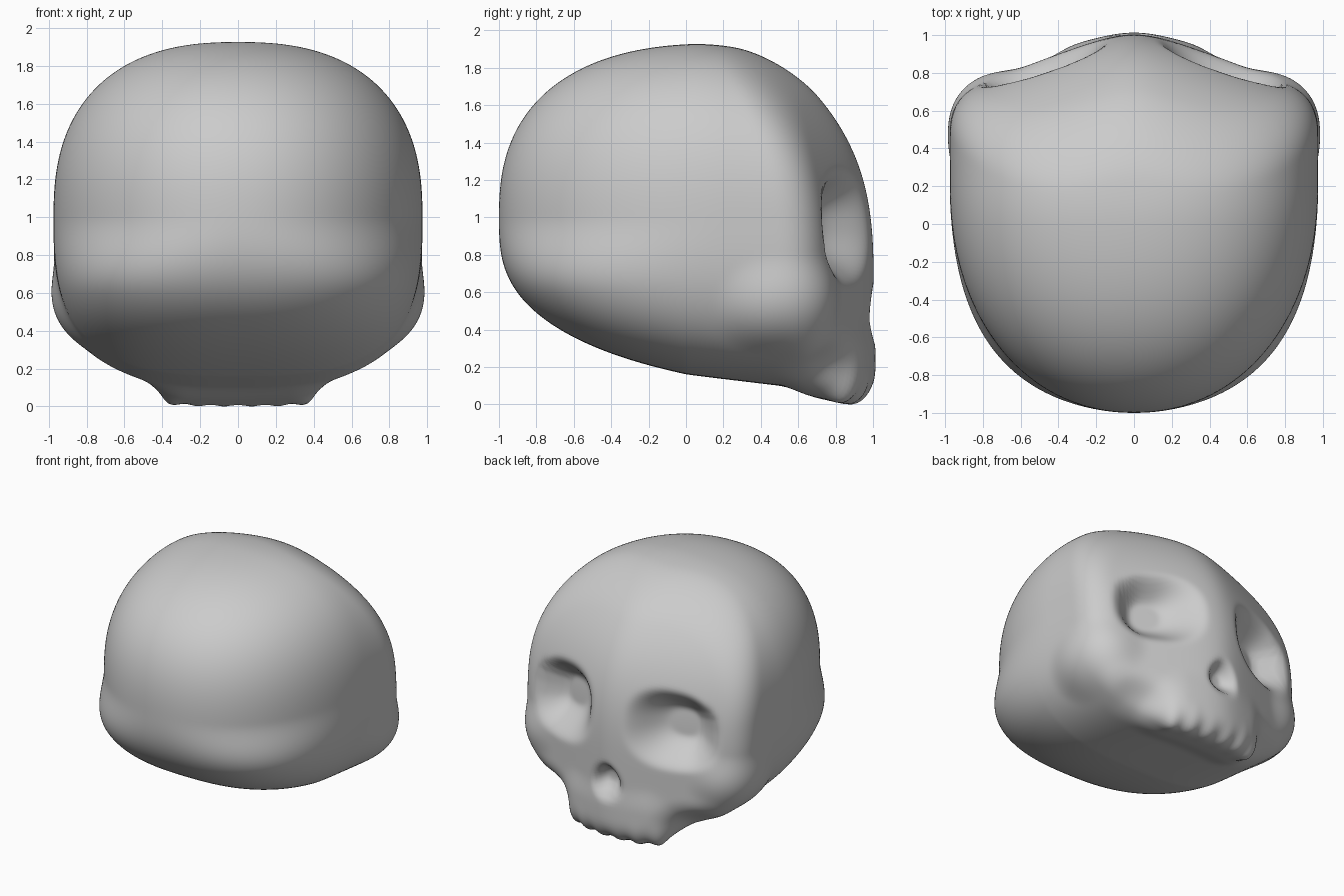
import bpy, bmesh, math
from mathutils import Vector

if "Cube" in bpy.data.objects:
    bpy.data.objects.remove(bpy.data.objects["Cube"], do_unlink=True)

bone = bpy.data.materials.new("bone_grey")
bone.use_nodes = True
bone.diffuse_color = (0.6, 0.6, 0.6, 1)
bone.node_tree.nodes["Principled BSDF"].inputs["Base Color"].default_value = (0.6, 0.6, 0.6, 1)


def smax(a, b, k):
    h = max(k - abs(a - b), 0) / k
    return max(a, b) + h * h * k / 4


def smin(a, b, k):
    return -smax(-a, -b, k)


def step(t):
    t = min(max(t, 0), 1)
    return t * t * (3 - 2 * t)


def ellipsoid(p, c, r):
    d = math.sqrt(sum(((a - b) / s) ** 2 for a, b, s in zip(p, c, r)))
    return (d - 1) * min(r)


def dent(x, z):
    # Slightly slanted eye socket
    u, w = x - 0.465, z - 0.945
    w += 0.1 * u
    r = (abs(u / 0.31) ** 2.4 + abs(w / 0.28) ** 2.4) ** (1 / 2.4)
    depth = 0.2 * step((1.12 - r) / 0.8)
    # Nose opening, wider at the bottom
    half = 0.12 - 0.25 * (z - 0.47)
    r = math.hypot(x / max(half, 0.03), (z - 0.49) / 0.13)
    return depth + 0.1 * step((1.15 - r) / 0.8)


TEETH = [(0.075, 0.89), (0.215, 0.875), (0.345, 0.825)]


def skull(x, y, z):
    x = abs(x)
    if y > 0.3:
        y += dent(x, z)
    # Braincase: rounded box, closed at the back, squarer below
    back = max(0.2 - y, 0) / 1.2
    m = 2.12 + 0.5 * step((1 - z) / 0.4)
    plan = ((x / 0.975) ** m + back ** m) ** (1 / m)
    if z > 1:
        tall, n = (z - 1) / (0.93 - 0.3 * max(y, 0) ** 2), 2.48
    else:
        tall, n = (1 - z) / (0.84 + (0.12 if y > 0 else 0.2) * y), 3.0
    f = ((plan ** n + tall ** n) ** (1 / n) - 1) * 0.9
    # Face plane swept back to the sides and top
    front = 1.005 - 0.395 * (math.sqrt(x * x + 0.03) - 0.17) - 0.26 * max(z - 0.6, 0) ** 3
    f = smax(f, (y - front) * 0.9, 0.16)
    # Cheekbone
    f = smin(f, ellipsoid((x, y, z), (0.72, 0.47, 0.58), (0.258, 0.315, 0.255)), 0.08)
    # Hollow beneath the cheekbone
    f = smax(f, -ellipsoid((x, y, z), (0.65, 0.98, 0.13), (0.22, 0.3, 0.18)), 0.14)
    # Upper jaw, curved at the front and rising backwards
    bent, lift = y + 0.4 * x * x, 0.28 * max(0.84 - y, 0)
    q = [x - 0.28, abs(bent - 0.762) - 0.05, abs(z - lift - 0.215) - 0.065]
    box = math.sqrt(sum(max(c, 0) ** 2 for c in q)) + min(max(q), 0) - 0.13
    f = smin(f, box, 0.13)
    # Teeth
    for tx, ty in TEETH:
        f = smin(f, ellipsoid((x, y, z), (tx, ty, 0.13), (0.065, 0.085, 0.13)), 0.03)
    return f


# Fit a dense sphere of quads to the skull shape
bm = bmesh.new()
bmesh.ops.create_cube(bm, size=2)
bmesh.ops.subdivide_edges(bm, edges=bm.edges[:], cuts=67, use_grid_fill=True)
centre = Vector((0, 0.05, 0.8))
for v in bm.verts:
    ray = Vector([math.tan(c * math.pi / 4) for c in v.co]).normalized()
    lo, hi = 0.2, 1.6
    for _ in range(16):
        mid = (lo + hi) / 2
        if skull(*(centre + ray * mid)) < 0:
            lo = mid
        else:
            hi = mid
    v.co = centre + ray * lo
for _ in range(2):
    bmesh.ops.smooth_vert(bm, verts=bm.verts[:], factor=0.5, use_axis_x=True, use_axis_y=True, use_axis_z=True)
bmesh.ops.recalc_face_normals(bm, faces=bm.faces[:])

mesh = bpy.data.meshes.new("skull")
bm.to_mesh(mesh)
bm.free()
mesh.materials.append(bone)
mesh.shade_smooth()

# Seat on the ground
low = min(v.co.z for v in mesh.vertices)
for v in mesh.vertices:
    v.co.z -= low
bpy.context.collection.objects.link(bpy.data.objects.new("skull", mesh))
